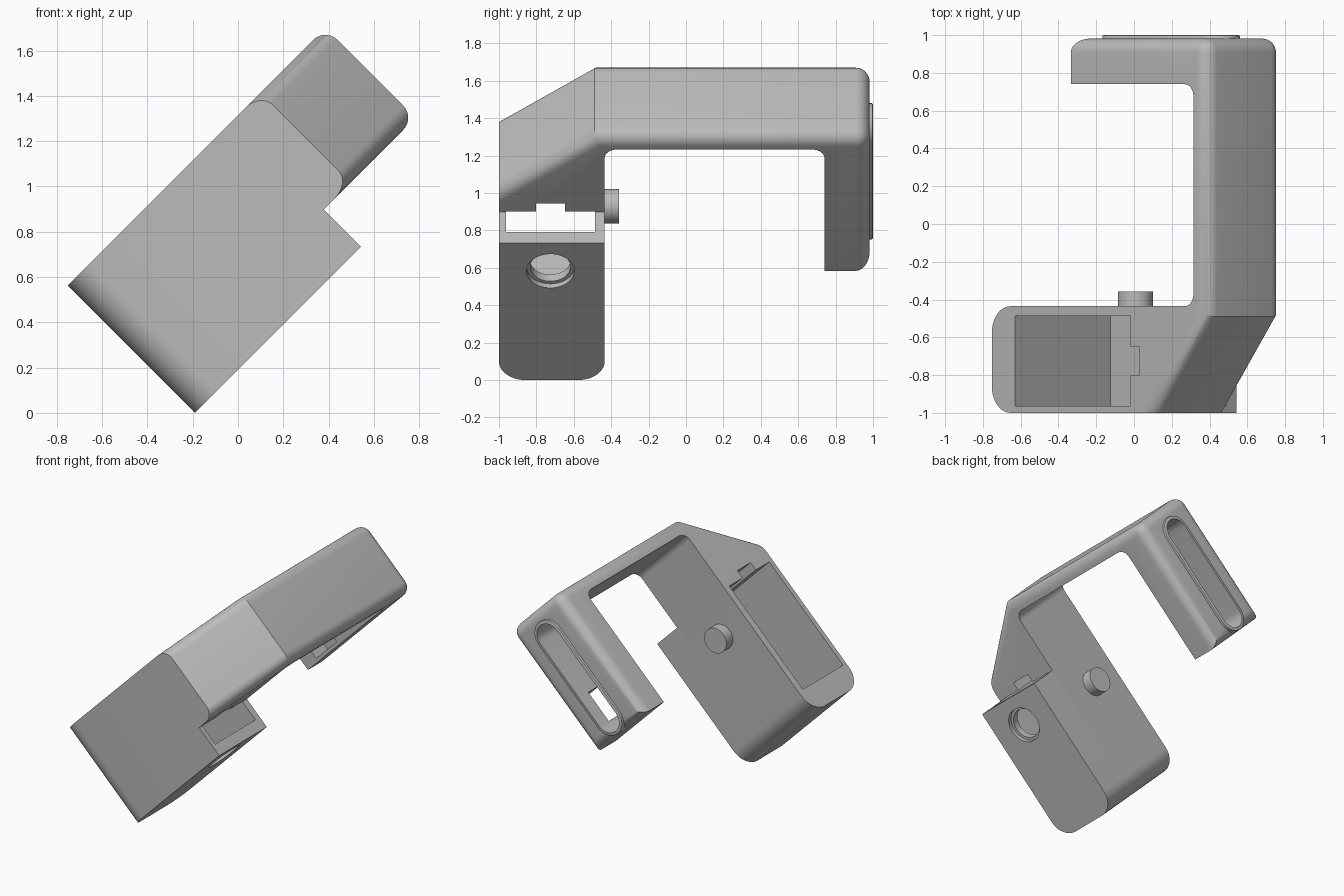
import bpy, bmesh, math
from mathutils import Matrix

if "Cube" in bpy.data.objects:
    bpy.data.objects.remove(bpy.data.objects["Cube"], do_unlink=True)

# The clamp is designed square in (u, y, v), then tipped 45 degrees about y
TILT = Matrix.Rotation(-math.pi / 4, 4, 'Y')

grey = bpy.data.materials.new("plain_grey")
grey.use_nodes = True
grey.diffuse_color = (0.5, 0.5, 0.5, 1)
grey.node_tree.nodes["Principled BSDF"].inputs["Base Color"].default_value = (0.5, 0.5, 0.5, 1)


def prism(name, points, low, high, axis, bevels=()):
    """Extrude a profile along v (profile in u, y) or along y (profile in u, v)."""
    bm = bmesh.new()
    place = (lambda a, b: (a, b, low)) if axis == 'v' else (lambda a, b: (a, low, b))
    face = bm.faces.new([bm.verts.new(place(a, b)) for a, b in points])
    new = bmesh.ops.extrude_face_region(bm, geom=[face])["geom"]
    shift = (0, 0, high - low) if axis == 'v' else (0, high - low, 0)
    bmesh.ops.translate(bm, vec=shift, verts=[g for g in new if isinstance(g, bmesh.types.BMVert)])
    bmesh.ops.recalc_face_normals(bm, faces=bm.faces)
    for rule, radius, segments in bevels:
        edges = [e for e in bm.edges if rule(e.verts[0].co, e.verts[1].co)]
        bmesh.ops.bevel(bm, geom=edges, offset=radius, offset_type='OFFSET',
                        segments=segments, profile=0.5, affect='EDGES')
    bmesh.ops.recalc_face_normals(bm, faces=bm.faces)
    bm.transform(TILT)
    mesh = bpy.data.meshes.new(name)
    bm.to_mesh(mesh)
    bm.free()
    mesh.materials.append(grey)
    obj = bpy.data.objects.new(name, mesh)
    bpy.context.collection.objects.link(obj)
    return obj


def box(name, u0, u1, y0, y1, v0, v1):
    return prism(name, [(u0, y0), (u1, y0), (u1, y1), (u0, y1)], v0, v1, 'v')


def stadium(cu, cv, half, r, n=16):
    pts = []
    for i in range(2 * n + 2):
        side = 1 if i <= n else -1
        a = math.pi * (i - (i > n)) / n - math.pi / 2
        pts.append((cu + side * half + r * math.cos(a), cv + r * math.sin(a)))
    return pts


def circle(cu, cv, r, n=40):
    return [(cu + r * math.cos(2 * math.pi * i / n), cv + r * math.sin(2 * math.pi * i / n))
            for i in range(n)]


def cut(obj, cutters):
    for cutter in cutters:
        mod = obj.modifiers.new("cut", 'BOOLEAN')
        mod.operation, mod.solver, mod.object = 'DIFFERENCE', 'EXACT', cutter
        bpy.context.view_layer.objects.active = obj
        bpy.ops.object.modifier_apply(modifier=mod.name)


def at(p, q):
    return abs(p.x - q[0]) < 1e-3 and abs(p.y - q[1]) < 1e-3


def upright_at(*corners):
    """Edges along v that stand on one of the given profile corners."""
    return lambda a, b: any(at(a, c) and at(b, c) for c in corners)


# Main dimensions
FOOT, STEP, TOP, INNER, JAW_END = -0.134, 0.903, 1.475, 1.375, 0.457
V_LOW, V_MID, V_HIGH = 0.134, 0.368, 0.93
FRONT, BODY_BACK, JAW_FRONT, BACK = -1.0, -0.435, 0.74, 0.982

foot_front, foot_back = (FOOT, FRONT), (FOOT, BODY_BACK)
slope_low, slope_high = (1.07, FRONT), (TOP, -0.49)
back_top, back_end = (TOP, BACK), (JAW_END, BACK)
inner_back, inner_front = (INNER, JAW_FRONT), (INNER, BODY_BACK)
outer = (slope_low, slope_high, back_top, back_end)


def outer_edge(a, b):
    """Rim edges of the outer shell, plus the two uprights at the back."""
    if not all(any(at(p, c) for c in outer) for p in (a, b)):
        return False
    return abs(a.z - b.z) < 1e-4 or a.y > 0.9


# C-shaped frame: front body, bridge and rear jaw
frame = prism("clamp_frame",
              [foot_front, slope_low, slope_high, back_top, back_end,
               (JAW_END, JAW_FRONT), inner_back, inner_front, foot_back],
              V_MID, V_HIGH, 'v',
              [(upright_at(foot_front, foot_back), 0.14, 10),
               (upright_at(inner_back, inner_front), 0.065, 8),
               (outer_edge, 0.075, 8)])

# Lower part of the body, stopping at the step
lower_body = prism("lower_body",
                   [foot_front, (STEP, FRONT), (STEP, BODY_BACK), foot_back],
                   V_LOW, V_MID, 'v', [(upright_at(foot_front, foot_back), 0.14, 10)])

# Raised rim round the slot in the rear jaw
SLOT_U, SLOT_V, SLOT_HALF = 0.928, 0.65, 0.346
slot_rim = prism("slot_rim", stadium(SLOT_U, SLOT_V, SLOT_HALF, 0.12), 0.93, 1.0, 'y',
                 [(lambda a, b: a.y > 0.99 and b.y > 0.99, 0.008, 2)])

# Round peg on the inner side of the body
prism("peg", circle(0.663, 0.652, 0.0925), -0.46, -0.358, 'y')

# Cutters
pocket = box("pocket_cutter", 0.04, 0.905, -0.963, -0.487, 0.216, 1.1)
notch = box("notch_cutter", 0.85, 0.967, -0.803, -0.648, 0.25, 1.1)
hole = prism("hole_cutter", circle(0.69, -0.725, 0.108), 0.05, 0.26, 'v')
counterbore = prism("counterbore_cutter", circle(0.69, -0.725, 0.128), 0.05, 0.165, 'v')
slot = prism("slot_cutter", stadium(SLOT_U, SLOT_V, SLOT_HALF, 0.096), 0.6, 1.1, 'y')
relief = box("relief_cutter", 0.58, 0.82, 0.7, 0.89, 0.395, 0.70)

cut(frame, [pocket, notch, slot, relief])
cut(lower_body, [pocket, hole, counterbore])
cut(slot_rim, [slot])
for cutter in (pocket, notch, hole, counterbore, slot, relief):
    bpy.data.objects.remove(cutter, do_unlink=True)

# Smooth the fillets, keep hard corners crisp
bpy.ops.object.select_all(action='DESELECT')
for name in ("clamp_frame", "lower_body", "slot_rim", "peg"):
    obj = bpy.data.objects[name]
    obj.select_set(True)
    bpy.context.view_layer.objects.active = obj
bpy.ops.object.shade_smooth_by_angle(angle=math.radians(28))
